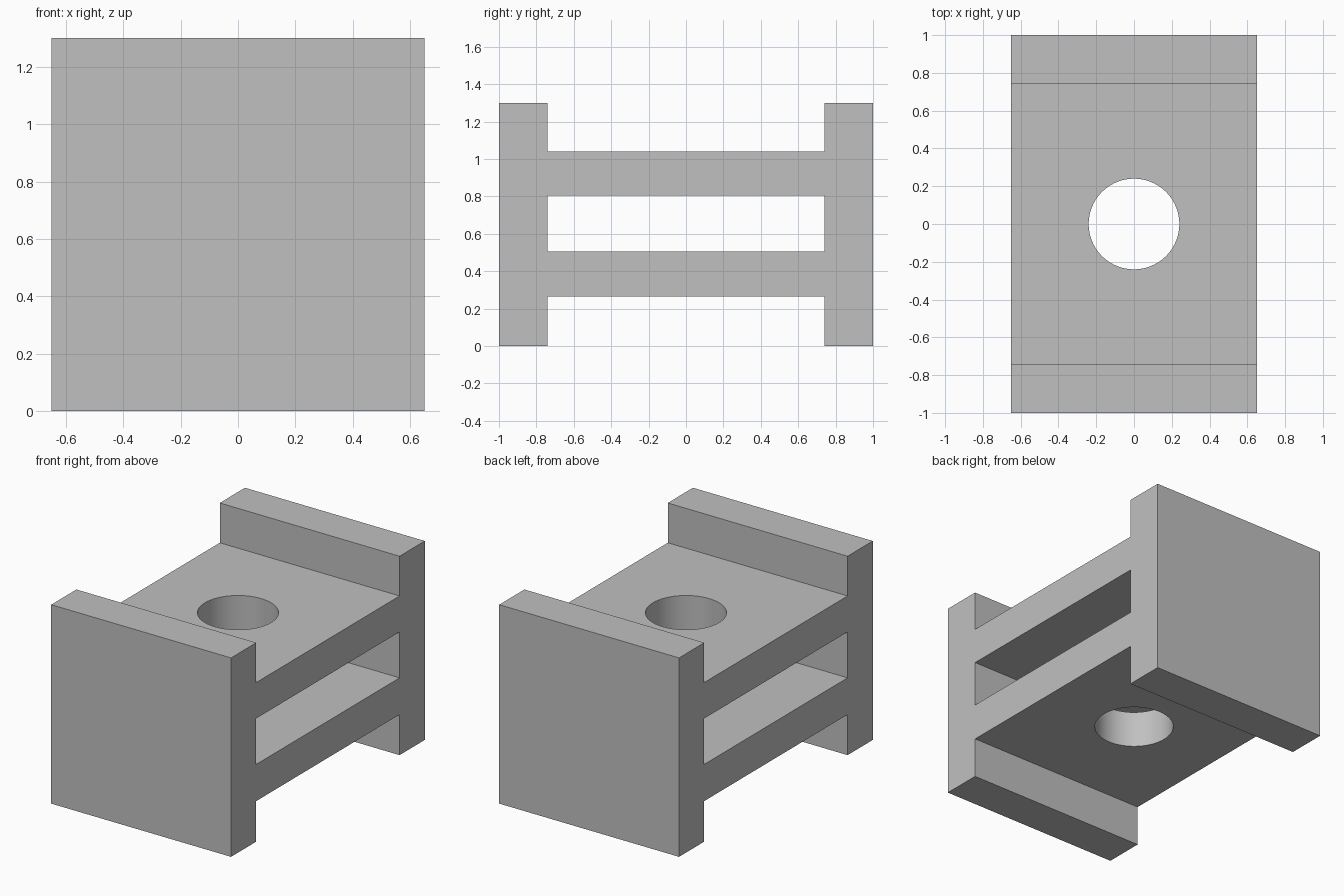
import bpy
import bmesh
import math

WIDTH = 1.30          # along x
HEIGHT = 1.30
HALF_LENGTH = 1.0     # along y
INNER = 0.74          # inner face of the end walls
LOWER, UPPER = (0.265, 0.505), (0.805, 1.04)   # deck undersides and tops
HOLE_RADIUS = 0.24

if "Cube" in bpy.data.objects:
    bpy.data.objects.remove(bpy.data.objects["Cube"], do_unlink=True)

grey = bpy.data.materials.new("plain grey")
grey.use_nodes = True
colour = (0.53, 0.53, 0.53, 1.0)
grey.diffuse_color = colour
grey.node_tree.nodes["Principled BSDF"].inputs["Base Color"].default_value = colour


def make_object(name, bm):
    bmesh.ops.recalc_face_normals(bm, faces=bm.faces)
    mesh = bpy.data.meshes.new(name)
    bm.to_mesh(mesh)
    bm.free()
    mesh.materials.append(grey)
    obj = bpy.data.objects.new(name, mesh)
    bpy.context.collection.objects.link(obj)
    return obj


def extrude_profile(name, points, width):
    """Extrude a closed (y, z) outline along x, centred on x = 0."""
    bm = bmesh.new()
    face = bm.faces.new([bm.verts.new((-width / 2, y, z)) for y, z in points])
    side = bmesh.ops.extrude_face_region(bm, geom=[face])["geom"]
    verts = [v for v in side if isinstance(v, bmesh.types.BMVert)]
    bmesh.ops.translate(bm, verts=verts, vec=(width, 0, 0))
    return make_object(name, bm)


def cut(target, cutter):
    cutter.hide_render = True
    mod = target.modifiers.new("cut", 'BOOLEAN')
    mod.operation = 'DIFFERENCE'
    mod.solver = 'EXACT'
    mod.object = cutter
    bpy.ops.object.select_all(action='DESELECT')
    target.select_set(True)
    bpy.context.view_layer.objects.active = target
    bpy.ops.object.modifier_apply(modifier=mod.name)
    bpy.data.objects.remove(cutter, do_unlink=True)


# End walls and decks as one H-shaped block
half = [(INNER, UPPER[1]), (INNER, HEIGHT), (HALF_LENGTH, HEIGHT),
        (HALF_LENGTH, 0), (INNER, 0), (INNER, LOWER[0])]
outline = half + [(-y, z) for y, z in reversed(half)]
block = extrude_profile("double_deck_block", outline, WIDTH)

# Open slot between the two decks
slot = [(-INNER, LOWER[1]), (INNER, LOWER[1]), (INNER, UPPER[0]), (-INNER, UPPER[0])]
cut(block, extrude_profile("slot_cutter", slot, WIDTH * 2))

# Round hole through both decks
bm = bmesh.new()
bmesh.ops.create_cone(bm, cap_ends=True, segments=96, radius1=HOLE_RADIUS,
                      radius2=HOLE_RADIUS, depth=HEIGHT * 2)
cut(block, make_object("hole_cutter", bm))

block.select_set(True)
bpy.context.view_layer.objects.active = block
bpy.ops.object.shade_smooth_by_angle(angle=math.radians(30))
